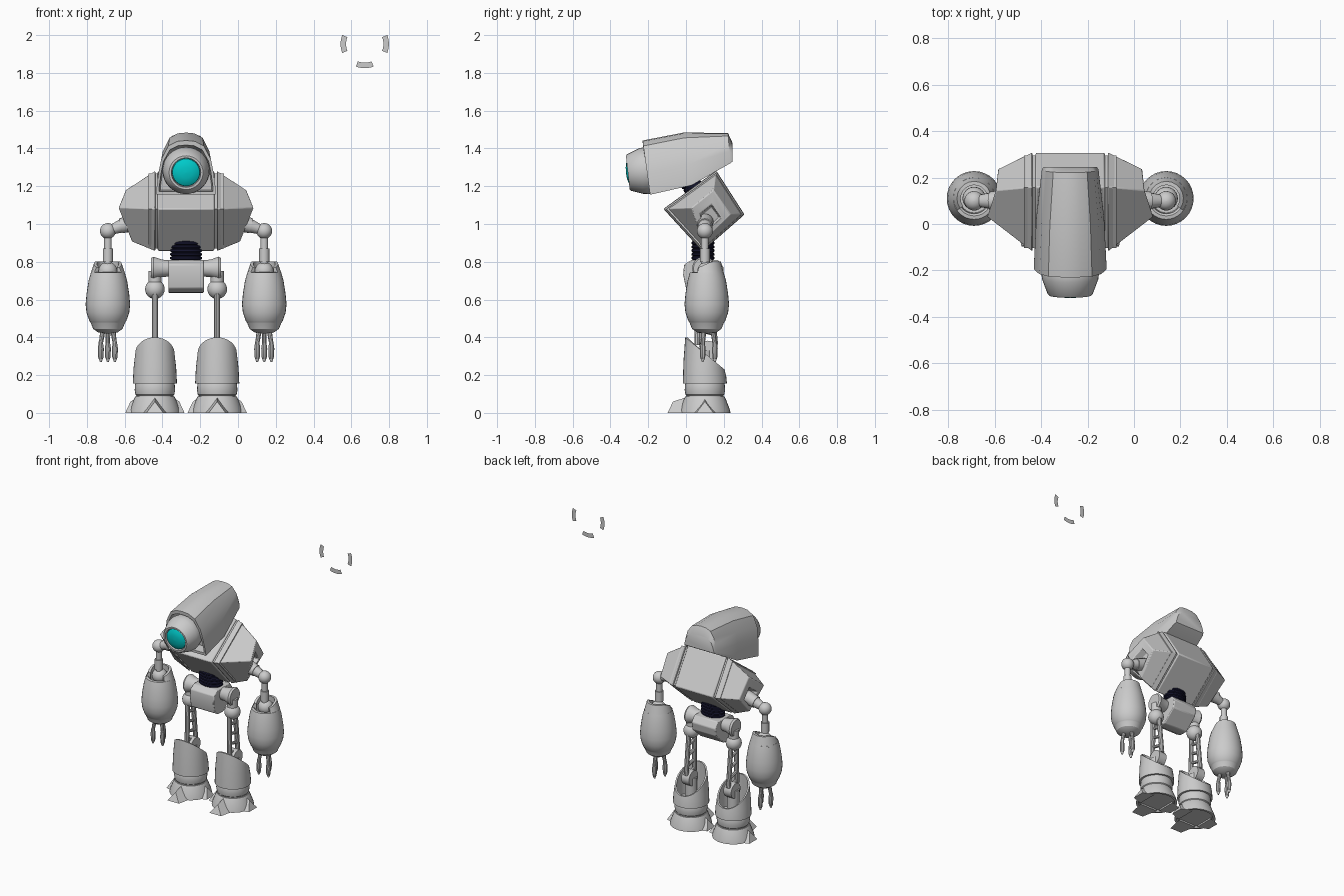
import bpy, bmesh, math
from mathutils import Vector

if "Cube" in bpy.data.objects:
    bpy.data.objects.remove(bpy.data.objects["Cube"])

CX = -0.275            # the robot stands left of centre
AY = 0.11              # depth of arms


def material(name, rgb):
    m = bpy.data.materials.new(name)
    m.diffuse_color = (*rgb, 1)
    m.use_nodes = True
    m.node_tree.nodes["Principled BSDF"].inputs["Base Color"].default_value = m.diffuse_color
    return m


GREY = material("light grey", (0.6, 0.6, 0.6))
NAVY = material("dark navy", (0.008, 0.008, 0.03))
CYAN = material("cyan", (0.0, 0.6, 0.6))


def finish(name, bm, mat=GREY):
    bmesh.ops.remove_doubles(bm, verts=bm.verts, dist=1e-5)
    bmesh.ops.recalc_face_normals(bm, faces=bm.faces)
    me = bpy.data.meshes.new(name)
    bm.to_mesh(me)
    bm.free()
    me.materials.append(mat)
    ob = bpy.data.objects.new(name, me)
    ob.location.x = CX
    bpy.context.collection.objects.link(ob)
    return ob


def loft(name, sections, mat=GREY, caps=True, bevel=0):
    """Skin a row of equal closed loops."""
    bm = bmesh.new()
    rows = [[bm.verts.new(p) for p in s] for s in sections]
    n = len(rows[0])
    for a, b in zip(rows, rows[1:]):
        for i in range(n):
            j = (i + 1) % n
            bm.faces.new((a[i], a[j], b[j], b[i]))
    if caps:
        bm.faces.new(rows[0])
        bm.faces.new(rows[-1])
    ob = finish(name, bm, mat)
    if bevel:
        m = ob.modifiers.new("bevel", 'BEVEL')
        m.width, m.segments = bevel, 2
    return ob


def revolve(name, prof, origin, axis=(0, 0, 1), mat=GREY, seg=32, squash=1):
    """Turn (radius, height) points around an axis."""
    q = Vector(axis).to_track_quat('Z', 'Y')
    o = Vector(origin)
    rows = []
    for r, h in prof:
        r = max(r, 2e-4)
        rows.append([o + q @ Vector((r * math.cos(t), r * squash * math.sin(t), h))
                     for t in (2 * math.pi * i / seg for i in range(seg))])
    return loft(name, rows, mat)


def rod(name, a, b, r0, r1=None, seg=16, mat=GREY):
    d = Vector(b) - Vector(a)
    return revolve(name, [(r0, 0), (r1 or r0, d.length)], a, d, mat, seg)


def ball(name, c, r, sz=1):
    prof = [(r * math.sin(math.pi * i / 12), -r * sz * math.cos(math.pi * i / 12)) for i in range(13)]
    return revolve(name, prof, c, seg=24)


def ribbed(name, a, b, r, n, squash):
    """Flexible ribbed joint."""
    d = Vector(b) - Vector(a)
    prof = []
    for i in range(n):
        h = d.length * i / n
        s = d.length / n
        prof += [(r * .9, h), (r, h + s * .25), (r, h + s * .7), (r * .9, h + s * .95)]
    return revolve(name, prof, a, d, NAVY, 24, squash)


# ---- head: arched hood with a recessed front
half = [(1, 0), (1, .1), (.93, .4), (.84, .65), (.6, .9), (.3, .985)]
arch = half + [(0, 1)] + [(-x, t) for x, t in reversed(half)]


def hood(yb, yt, zb, zt, w):
    return [(x * w, yb + (yt - yb) * t, zb + (zt - zb) * t) for x, t in arch]


loft("head_hood", [hood(-.12, -.14, 1.18, 1.40, .135), hood(-.19, -.228, 1.172, 1.418, .142),
                   hood(-.19, -.23, 1.155, 1.442, .157), hood(.03, -.013, 1.205, 1.484, .146),
                   hood(.235, .222, 1.322, 1.482, .122), hood(.246, .246, 1.33, 1.43, .115)])
eye_o, eye_d = (0, -.308, 1.272), (0, 1, .11)
revolve("eye_housing", [(0, .16), (.11, .16), (.125, .10), (.121, .07), (.097, .006), (.09, 0),
                        (.078, 0), (.075, .02), (0, .02)], eye_o, eye_d)
revolve("eye_lens", [(0, .02), (.074, .02), (.072, .008), (.055, -.002), (.03, -.008), (0, -.01)],
        eye_o, eye_d, CYAN)
ribbed("neck", (0, .08, 1.13), (0, .0, 1.25), .065, 6, .8)

# ---- torso: diamond section, centre block and tapering sides
dia = [Vector(p) for p in ((.16, 1.283), (.31, 1.05), (.087, .855), (-.12, 1.08))]
mid = sum(dia, Vector((0, 0))) / 4


def diamond(x, k=1):
    return [(x, *(mid + (p - mid) * k)) for p in dia]


loft("torso_centre", [diamond(-.15), diamond(.15)], bevel=.008)
loft("torso_core", [diamond(-.2, .93), diamond(.2, .93)])
end = [Vector(p) for p in ((.32, .145, 1.18), (.31, .238, 1.05), (.285, .088, .905), (.358, .03, 1.087))]
ec = sum(end, Vector()) / 4


def shrink(k, dx, drop):
    return [ec + (p - ec) * k + Vector((dx, 0, drop)) for p in end]


for s, side in ((-1, "left"), (1, "right")):
    def M(p):
        return (p[0] * s, p[1], p[2])

    # torso side with shoulder socket
    loft(side + "_torso_side", [[M(p) for p in sec] for sec in
         (diamond(.163), end, shrink(.55, .0, -.02), shrink(.45, -.05, -.02))], bevel=.005)

    # shoulder and upper arm
    ax = .414 * s
    rod(side + "_shoulder_stub", (.27 * s, .1, 1.01), (.345 * s, .1, .99), .046, .04)
    rod(side + "_shoulder_arm", (.34 * s, .1, .99), (ax, .1, .963), .036, .022)
    ball(side + "_shoulder_ball", (ax, .1, .963), .042)
    rod(side + "_upper_arm", (ax, .1, .95), (ax, .1, .70), .02)
    rod(side + "_arm_sleeve", (ax, .1, .87), (ax, .1, .80), .027)
    ball(side + "_elbow_joint", (ax, AY, .75), .05)

    # forearm barrel, open at the top with a raised collar behind
    revolve(side + "_forearm", [(0, .69), (.062, .69), (.066, .735), (.075, .745), (.09, .742), (.102, .70),
                                (.113, .63), (.118, .575), (.113, .53), (.097, .485), (.094, .482), (.09, .475),
                                (.078, .445), (.05, .425), (0, .42)], (ax, AY, 0))
    ring = []
    for i in range(15):
        t = math.radians(-35 + 250 * i / 14)
        h = .77 + .032 * min(1, max(-.5, math.sin(t) + .6))
        ring.append([(ax + r * math.cos(t), AY + r * math.sin(t), z)
                     for r, z in ((.092, .735), (.074, h), (.058, h), (.062, .70))])
    loft(side + "_forearm_collar", ring)

    # three jointed claws
    for k in range(3):
        t = math.radians(90 + 120 * k)
        dx, dy = .043 * math.cos(t), .043 * math.sin(t)
        p = Vector((ax + dx, AY + dy, .365))
        rod(side + "_claw_link", (ax + dx * .7, AY + dy * .7, .44), p, .014, .011, 10)
        revolve(side + "_claw", [(0, .015), (.011, .012), (.016, -.025), (.014, -.07), (.005, -.095), (0, -.096)],
                p, seg=10)

    # hip: flared drum and ball
    hx = .165 * s
    revolve(side + "_hip_drum", [(0, 0), (.042, 0), (.047, .045), (.062, .088), (.055, .1), (0, .1)],
            (.085 * s, .095, .765), (s, 0, 0))
    rod(side + "_hip_pin", (hx, .095, .75), (hx, .095, .66), .035)
    ball(side + "_hip_ball", (hx, .095, .655), .052)

    # thigh truss and knee
    for ya, yb in ((.065, .06), (.125, .155)):
        rod(side + "_thigh_rail", (hx, ya, .645), (hx, yb, .36), .016, seg=10)
    for z in (.58, .51, .44, .38):
        rod(side + "_thigh_rung", (hx, .062, z), (hx, .145, z - .02), .011, seg=8)
    rod(side + "_knee_disc", (hx - .03, .115, .33), (hx + .03, .115, .33), .052, seg=24)
    rod(side + "_knee_post", (hx, .1, .33), (hx, .1, .18), .04)

    # shin shell with a slanted open top
    rows = []
    for r, top in ((.117, 0), (.113, .5), (.104, 1), (.093, 1), (.098, .05), (.04, .05)):
        loop = []
        for i in range(32):
            t = 2 * math.pi * i / 32
            u = math.sin(t)
            zt = .315 - .085 * u
            loop.append((hx + r * math.cos(t), .1 + r * u, .155 + (zt - .155) * top))
        rows.append(loop)
    loft(side + "_shin_shell", rows)
    revolve(side + "_ankle", [(0, .165), (.1, .165), (.105, .15), (.107, .12), (.103, .097), (.098, .092),
                              (.098, .08), (0, .08)], (hx, .1, 0))

    # foot with three wedge toes
    revolve(side + "_foot", [(0, .086), (.104, .086), (.11, .075), (.132, .018), (.136, 0), (.12, 0),
                             (.115, .012), (0, .012)], (hx, .1, 0))
    for ang, reach in ((-90, .197), (0, .157), (180, .157)):
        c, n = math.cos(math.radians(ang)), math.sin(math.radians(ang))
        bm = bmesh.new()
        vs = [bm.verts.new((hx + c * a - n * b, .1 + n * a + c * b, z)) for a, b, z in
              ((.08, .07, 0), (.08, -.07, 0), (reach, -.045, 0), (reach, .045, 0),
               (.09, 0, .085), (reach - .028, 0, .06))]
        for f in ((0, 1, 2, 3), (0, 4, 1), (2, 5, 3), (1, 4, 5, 2), (0, 3, 5, 4)):
            bm.faces.new([vs[i] for i in f])
        finish(side + "_toe", bm)

# ---- waist and pelvis
ribbed("waist", (0, .09, .79), (0, .09, .91), .084, 6, .72)
pelvis = ((-.01, .785), (-.015, .73), (0, .66), (.04, .637), (.1, .635), (.19, .715), (.2, .77), (.17, .81), (.03, .81))
loft("pelvis", [[(x, y, z) for y, z in pelvis] for x in (-.094, .094)], bevel=.006)

# ---- floating marker: three flat arcs of a ring
bm = bmesh.new()
for mid_a in (0, 180, 270):
    pts = []
    for i in range(9):
        t = math.radians(mid_a - 21.5 + 43 * i / 8)
        pts.append([bm.verts.new((.671 - CX + r * math.cos(t), .135, 1.953 + r * math.sin(t))) for r in (.099, .128)])
    for a, b in zip(pts, pts[1:]):
        bm.faces.new((a[0], a[1], b[1], b[0]))
finish("floating_ring_arcs", bm)

# ---- smooth shading with sharp edges kept
for ob in bpy.context.collection.objects:
    ob.select_set(True)
    bpy.context.view_layer.objects.active = ob
bpy.ops.object.shade_smooth_by_angle(angle=math.radians(32))
